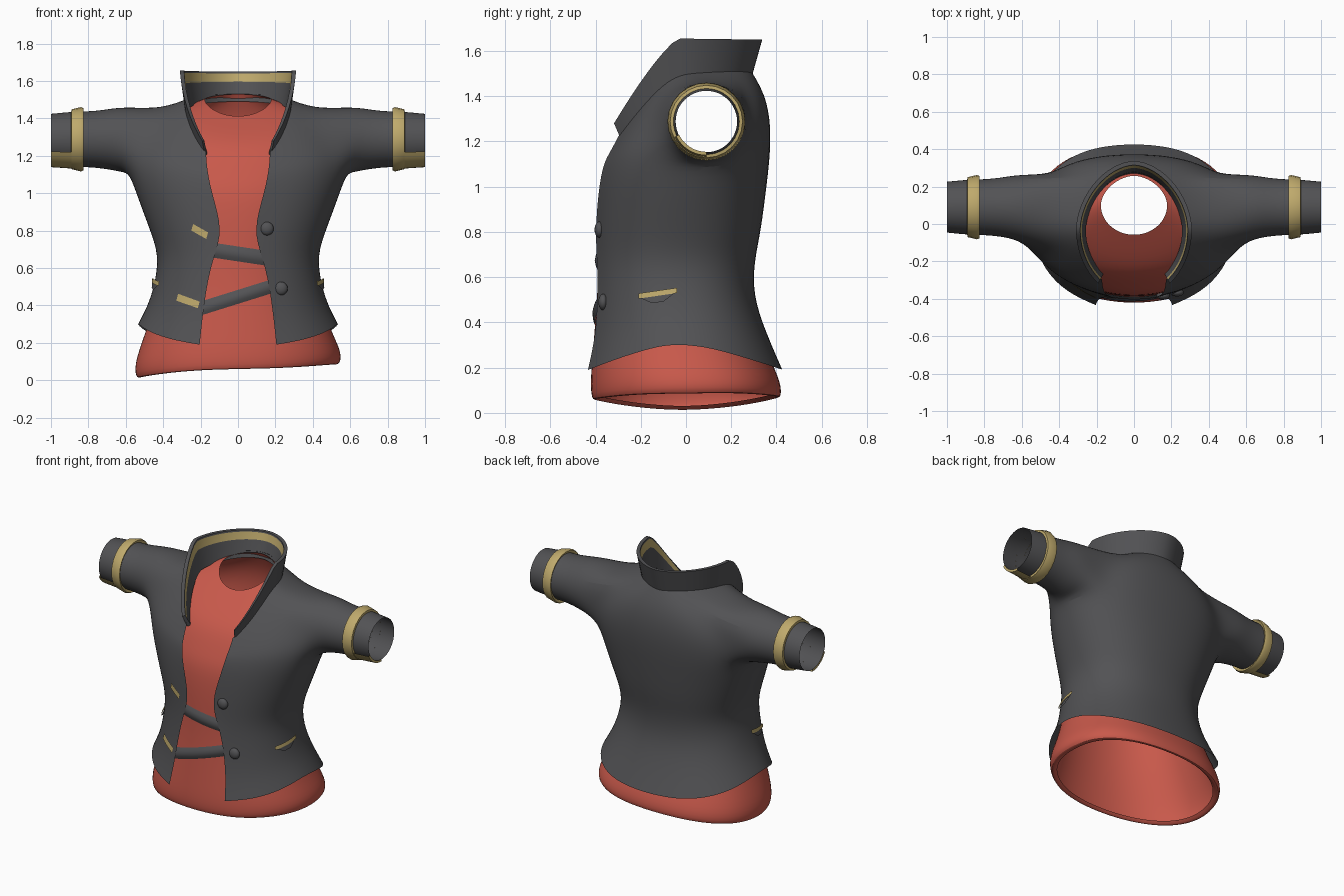
import bpy, bmesh
from math import sin, cos, asin, pi, radians
from mathutils import Vector
from mathutils.bvhtree import BVHTree

cube = bpy.data.objects.get("Cube")
if cube:
    bpy.data.objects.remove(cube, do_unlink=True)


def material(name, colour):
    m = bpy.data.materials.new(name)
    m.use_nodes = True
    m.diffuse_color = (*colour, 1)
    bsdf = next(n for n in m.node_tree.nodes if n.type == 'BSDF_PRINCIPLED')
    bsdf.inputs["Base Color"].default_value = (*colour, 1)
    bsdf.inputs["Roughness"].default_value = 0.7
    return m


GREY = material("charcoal cloth", (0.085, 0.085, 0.09))
RED = material("red cloth", (0.58, 0.1, 0.07))
GOLD = material("gold trim", (0.52, 0.4, 0.15))

COLS, ARM_A, ARM_B = 10, 3, 7          # columns per half, armhole columns
SLEEVE_Y, SLEEVE_Z = 0.09, 1.288
BODY, NECK = (0.93, 0.85), (1.0, 1.12)   # roundness of the front and back halves


def ring(row, count, shape=BODY):
    """Half outline of the body from the front edge round to the back centre."""
    gap, width, front, back, z_front, z_side, z_back = row
    mid, depth = (front + back) / 2, (back - front) / 2
    start = asin((gap / width) ** (1 / shape[0]))
    points = []
    for k in range(count + 1):
        t = start + (pi - start) * k / count
        c = cos(t)
        if c > 0:
            power, sign = shape[0], 1
            z = z_side + (z_front - z_side) * (c / cos(start)) ** 1.25
        else:
            power, sign = shape[1], -1
            z = z_side - (z_back - z_side) * c
        x = width * abs(sin(t)) ** power if k < count else 0
        points.append(Vector((x, mid - sign * depth * abs(c) ** power, z)))
    return points


def finish(name, bm, mats, levels=0, mirror=True, sharp=50):
    if mirror:
        bmesh.ops.mirror(bm, geom=bm.verts[:] + bm.edges[:] + bm.faces[:], axis='X', merge_dist=0.0005)
        bmesh.ops.remove_doubles(bm, verts=bm.verts[:], dist=0.0005)
    bmesh.ops.recalc_face_normals(bm, faces=bm.faces[:])
    mesh = bpy.data.meshes.new(name)
    bm.to_mesh(mesh)
    bm.free()
    obj = bpy.data.objects.new(name, mesh)
    bpy.context.collection.objects.link(obj)
    for m in mats:
        mesh.materials.append(m)
    if levels:
        sub = obj.modifiers.new("smooth surface", 'SUBSURF')
        sub.levels = sub.render_levels = levels
        sub.boundary_smooth = 'PRESERVE_CORNERS'
    bpy.ops.object.select_all(action='DESELECT')
    obj.select_set(True)
    bpy.context.view_layer.objects.active = obj
    bpy.ops.object.shade_smooth_by_angle(angle=radians(sharp))
    return obj


def skin(bm, rows, skip=lambda i, j: False, index=lambda i: 0, closed=False):
    """Quads between successive rows of vertices."""
    n = len(rows[0])
    for i in range(len(rows) - 1):
        for j in range(n if closed else n - 1):
            if not skip(i, j):
                k = (j + 1) % n
                f = bm.faces.new((rows[i][j], rows[i][k], rows[i + 1][k], rows[i + 1][j]))
                f.material_index = index(i)


def circle(x, r, count, turn=0):
    angles = [turn + 2 * pi * k / count for k in range(count)]
    return [(x, SLEEVE_Y + r * cos(a), SLEEVE_Z + r * sin(a)) for a in angles]


def garment(name, rows, sleeves, mat, tilt=0):
    """Body grid with an armhole bridged to sleeve rings."""
    bm = bmesh.new()
    grid = [[bm.verts.new(p) for p in ring(r, COLS, NECK if r is rows[-1] else BODY)] for r in rows]
    low, top = len(rows) - 4, len(rows) - 2
    skin(bm, grid, lambda i, j: low <= i < top and ARM_A <= j < ARM_B)
    loop = [grid[low][j] for j in range(ARM_A, ARM_B)] + [grid[i][ARM_B] for i in range(low, top)]
    loop += [grid[top][j] for j in range(ARM_B, ARM_A, -1)] + [grid[i][ARM_A] for i in range(top, low, -1)]
    rings = [[bm.verts.new(p) for p in circle(x, r * 1.045, len(loop), radians(-150))] for x, r in sleeves]
    skin(bm, [loop] + rings, closed=True)
    bmesh.ops.delete(bm, geom=[v for v in bm.verts if not v.link_faces], context='VERTS')
    obj = finish(name, bm, [mat], levels=2)
    for v in obj.data.vertices:         # uneven lower edge
        v.co.z += tilt * v.co.x * abs(v.co.x) * max(0, 1 - v.co.z * 3)
    return obj


# Rows: opening, half width, front y, back y, front z, side z, back z
jacket_rows = [
    (.205, .54, -.46, .43, .19, .315, .19),
    (.19, .48, -.425, .355, .34, .42, .36),
    (.165, .445, -.41, .30, .52, .54, .52),
    (.13, .43, -.405, .305, .66, .67, .67),
    (.08, .475, -.405, .335, .80, .80, .80),
    (.14, .545, -.395, .36, 1.0, .98, 1.0),
    (.16, .585, -.375, .375, 1.1, 1.1, 1.13),
    (.165, .58, -.355, .38, 1.14, 1.27, 1.27),
    (.17, .42, -.345, .355, 1.18, 1.46, 1.41),
    (.17, .275, -.37, .28, 1.22, 1.5, 1.53)]
jacket = garment("jacket", jacket_rows,
                 [(.62, .175), (.72, .155), (.82, .148), (.88, .148), (1, .136)], GREY)

# Shirt: rolled loose hem, body just inside the jacket, round neck
shirt_rows = [
    (0, .51, -.39, .39, .075, .06, .085),
    (0, .55, -.42, .425, .045, .035, .055),
    (0, .565, -.43, .43, .12, .11, .13),
    (0, .51, -.42, .365, .24, .24, .26),
    (0, .455, -.408, .33, .38, .4, .38)]
shirt_rows += [(0, w - .025, f + .013, b - .022, *z) for _, w, f, b, *z in jacket_rows[2:6]]
shirt_rows += [
    (0, .555, -.34, .35, 1.1, 1.1, 1.13),
    (0, .55, -.30, .355, 1.19, 1.27, 1.27),
    (0, .40, -.24, .33, 1.28, 1.43, 1.4),
    (0, .18, -.06, .26, 1.41, 1.5, 1.53)]
shirt = garment("shirt", shirt_rows, [(.64, .145)], RED, tilt=0.15)

# Collar: flared strip with a gold band on its inner face
bm = bmesh.new()
lower = ring((.165, .262, -.335, .27, 1.205, 1.455, 1.49), 24, NECK)
upper = ring((.18, .288, -.375, .315, 1.28, 1.655, 1.65), 24, NECK)
section = [[] for _ in range(6)]
for a, b in zip(lower, upper):
    out = Vector((a.x, a.y, 0)).normalized() * 0.022
    for strip, p in zip(section, [a - out * .2, a.lerp(b, .66), a.lerp(b, .94), b, b + out, a + out]):
        if a.x == 0:
            p.x = 0
        strip.append(bm.verts.new(p))
skin(bm, section, index=lambda i: 1 if i == 1 else 0)
bm.faces.new([s[0] for s in section])
finish("collar", bm, [GREY, GOLD], sharp=40)

# Gold cuff bands and the tabs under each sleeve end
bm = bmesh.new()
skin(bm, [[bm.verts.new(p) for p in circle(x, r, 24)] for x, r in
          [(.835, .146), (.825, .166), (.84, .172), (.89, .16), (.892, .146)]], closed=True)
finish("cuff_bands", bm, [GOLD], sharp=40)
bm = bmesh.new()
skin(bm, [[bm.verts.new((x, SLEEVE_Y + r * cos(radians(d)), SLEEVE_Z + r * sin(radians(d))))
           for d in range(206, 275, 8)] for x, r in [(.88, .157), (1, .149), (1, .134)]])
finish("cuff_tabs", bm, [GOLD], sharp=40)

# Patches laid on the cloth by casting rays
depsgraph = bpy.context.evaluated_depsgraph_get()
surface = {o: BVHTree.FromObject(o, depsgraph) for o in (jacket, shirt)}


def patch(name, target, corners, mat, side=False, lift=.007, bulge=0, nu=10, nv=4):
    """Corners are (x, z) from the front, or (y, z) from the left side, which is mirrored."""
    bm = bmesh.new()
    a, b, c, d = (Vector(p) for p in corners)
    view = Vector((-1, 0, 0)) if side else Vector((0, 1, 0))
    rows = []
    for i in range(nv + 1):
        row = []
        for j in range(nu + 1):
            p = a.lerp(b, j / nu).lerp(d.lerp(c, j / nu), i / nv)
            start = Vector((2, p.x, p.y)) if side else Vector((p.x, -2, p.y))
            hit = surface[target].ray_cast(start, view)[0] or start + view * 1.6
            row.append(bm.verts.new(hit - view * (lift + bulge * sin(pi * i / nv))))
        rows.append(row)
    skin(bm, rows)
    return finish(name, bm, [mat], mirror=side)


# Straps across the shirt front
patch("upper_strap", shirt, [(-.2, .665), (.2, .605), (.2, .685), (-.2, .745)], GREY, lift=.002, bulge=.014, nu=16)
patch("lower_strap", shirt, [(-.25, .33), (.23, .48), (.23, .555), (-.25, .405)], GREY, lift=.002, bulge=.014, nu=16)

# Buttonholes on the right panel, buttons on the left
patch("upper_buttonhole", jacket, [(-.25, .80), (-.17, .755), (-.16, .79), (-.24, .835)], GOLD)
patch("lower_buttonhole", jacket, [(-.33, .425), (-.215, .385), (-.205, .42), (-.32, .462)], GOLD)
for name, x, z in (("upper_button", .155, .81), ("lower_button", .23, .49)):
    bm = bmesh.new()
    bmesh.ops.create_uvsphere(bm, u_segments=16, v_segments=10, radius=.036)
    bmesh.ops.scale(bm, vec=(1, .6, 1), verts=bm.verts)
    hit = surface[jacket].ray_cast(Vector((x, -2, z)), Vector((0, 1, 0)))[0]
    bmesh.ops.translate(bm, vec=hit, verts=bm.verts)
    finish(name, bm, [GREY], mirror=False)

# Side pockets: gold lip over a small flap
patch("pocket_lips", jacket, [(-.21, .505), (-.04, .53), (-.04, .553), (-.21, .528)], GOLD, side=True, lift=.016)
patch("pocket_flaps", jacket, [(-.15, .485), (-.1, .492), (-.05, .53), (-.2, .507)], GREY, side=True, lift=.012)
